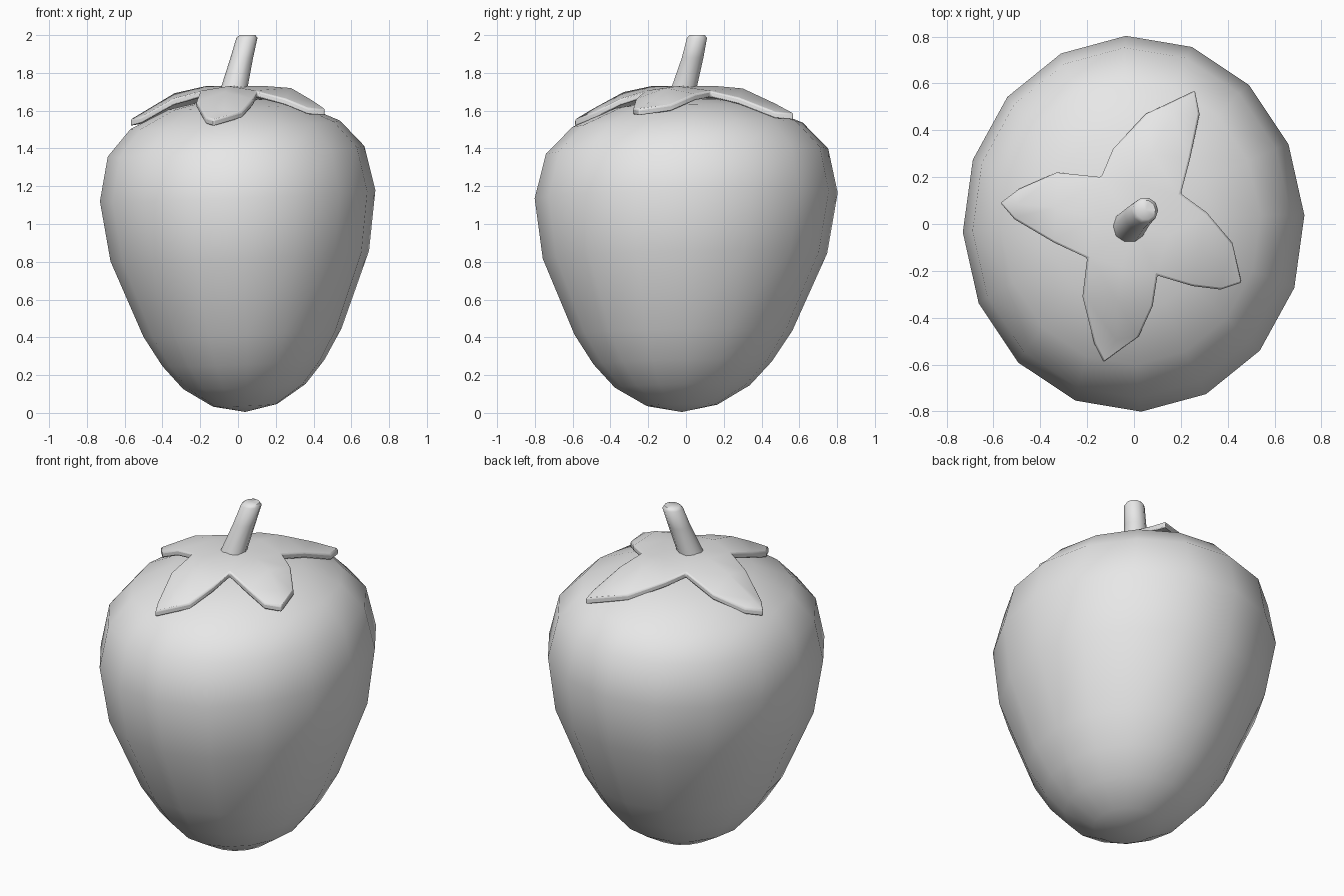
import bpy, bmesh
from math import cos, sin, tau, radians, hypot
from mathutils import Vector

cube = bpy.data.objects.get("Cube")
if cube:
    bpy.data.objects.remove(cube, do_unlink=True)

GREY = (0.8, 0.8, 0.8, 1.0)
grey = bpy.data.materials.new("plain grey")
grey.use_nodes = True
grey.diffuse_color = GREY
grey.node_tree.nodes["Principled BSDF"].inputs["Base Color"].default_value = GREY


def finish(bm, name, angle):
    """Turn a bmesh into a smooth shaded grey object."""
    bmesh.ops.recalc_face_normals(bm, faces=bm.faces)
    mesh = bpy.data.meshes.new(name)
    bm.to_mesh(mesh)
    bm.free()
    mesh.materials.append(grey)
    obj = bpy.data.objects.new(name, mesh)
    bpy.context.collection.objects.link(obj)
    bpy.ops.object.select_all(action="DESELECT")
    obj.select_set(True)
    bpy.context.view_layer.objects.active = obj
    bpy.ops.object.shade_smooth_by_angle(angle=radians(angle))
    return obj


def loft(bm, rings):
    """Skin closed rings of points; a single point closes an end."""
    rows = [[bm.verts.new(p) for p in ring] for ring in rings]
    for a, b in zip(rows, rows[1:]):
        n = max(len(a), len(b))
        for i in range(n):
            j = (i + 1) % n
            quad = [a[i % len(a)], a[j % len(a)], b[j % len(b)], b[i % len(b)]]
            bm.faces.new(list(dict.fromkeys(quad)))


# Fruit: oval, slightly tilted rings following a strawberry profile
PROFILE = [(0, 0.005), (0.17, 0.04), (0.325, 0.14), (0.43, 0.265), (0.525, 0.425),
           (0.685, 0.83), (0.73, 1.15), (0.68, 1.385), (0.555, 1.525),
           (0.35, 1.62), (0.17, 1.655), (0, 1.665)]
SIDES = 16


def fruit_ring(r, z):
    cx, cy = 0.035 * (1.1 - z), 0.02 * (z - 1.1)
    ring = []
    for i in range(SIDES if r else 1):
        a = tau * i / SIDES + 0.045
        x, y = r * cos(a), 1.1 * r * sin(a)
        ring.append((cx + x, cy + y, z + 0.04 * x + 0.02 * y))
    return ring


bm = bmesh.new()
loft(bm, [fruit_ring(r, z) for r, z in PROFILE])
finish(bm, "fruit_body", 60)

# Stem: leaning tapered tube with a softened top
PATH = [(-0.03, -0.02, 1.64, 0.08), (-0.018, -0.008, 1.73, 0.07),
        (0.02, 0.035, 1.88, 0.06), (0.047, 0.058, 1.985, 0.056),
        (0.05, 0.06, 2.0, 0.042)]
bm = bmesh.new()
rings = [[(x + r * cos(tau * i / 10), y + r * sin(tau * i / 10), z) for i in range(10)]
         for x, y, z, r in PATH]
loft(bm, [[PATH[0][:3]]] + rings + [[PATH[-1][:3]]])
finish(bm, "stem", 50)

# Calyx: four joined leaves, each with a droop and (right, left) edge rows to a tip
LEAVES = [
    (0.42, [((0.2, 0.13), (-0.14, 0.2)), ((0.24, 0.28), (-0.09, 0.32)),
            ((0.28, 0.47), (0.05, 0.47))], (0.26, 0.57)),
    (0.6, [((-0.14, 0.2), (-0.2, -0.145)), ((-0.33, 0.22), (-0.34, -0.08)),
           ((-0.49, 0.15), (-0.51, 0.02))], (-0.57, 0.09)),
    (0.55, [((-0.2, -0.145), (0.1, -0.22)), ((-0.22, -0.31), (0.08, -0.35)),
            ((-0.17, -0.51), (0.02, -0.48))], (-0.13, -0.59)),
    (0.5, [((0.1, -0.22), (0.2, 0.13)), ((0.25, -0.265), (0.31, 0.05)),
           ((0.37, -0.28), (0.42, -0.08))], (0.46, -0.25)),
]


def leaf_point(p, droop, lower):
    z = 1.73 - lower - droop * max(0, hypot(*p) - 0.28)
    return (p[0], p[1], z)


bm = bmesh.new()
for droop, rows, tip in LEAVES:
    centre = bm.verts.new((0, 0, 1.73))
    strips = []
    for right, left in rows:
        mid = (Vector(right) + Vector(left)) / 2
        strips.append([bm.verts.new(leaf_point(p, droop, low))
                       for p, low in ((right, 0.025), (mid, 0), (left, 0.025))])
    end = bm.verts.new(leaf_point(tip, droop, 0))
    for k in (0, 1):
        bm.faces.new((centre, strips[0][k], strips[0][k + 1]))
        for a, b in zip(strips, strips[1:]):
            bm.faces.new((a[k], b[k], b[k + 1], a[k + 1]))
        bm.faces.new((strips[-1][k], end, strips[-1][k + 1]))
bmesh.ops.remove_doubles(bm, verts=bm.verts, dist=0.002)
bmesh.ops.recalc_face_normals(bm, faces=bm.faces)
bm.normal_update()
if sum(f.normal.z for f in bm.faces) < 0:
    bmesh.ops.reverse_faces(bm, faces=bm.faces)
# Thicken downward with a copied underside and rim walls
rim = [e for e in bm.edges if e.is_boundary]
under = {v: bm.verts.new(v.co - Vector((0, 0, 0.035))) for v in list(bm.verts)}
for f in list(bm.faces):
    bm.faces.new([under[v] for v in reversed(f.verts)])
for e in rim:
    a, b = e.verts
    bm.faces.new((a, b, under[b], under[a]))
calyx = finish(bm, "leaf_calyx", 40)
bevel = calyx.modifiers.new("soft_rim", "BEVEL")
bevel.width = 0.008
bevel.segments = 2
bevel.limit_method = "ANGLE"
bevel.angle_limit = radians(50)
